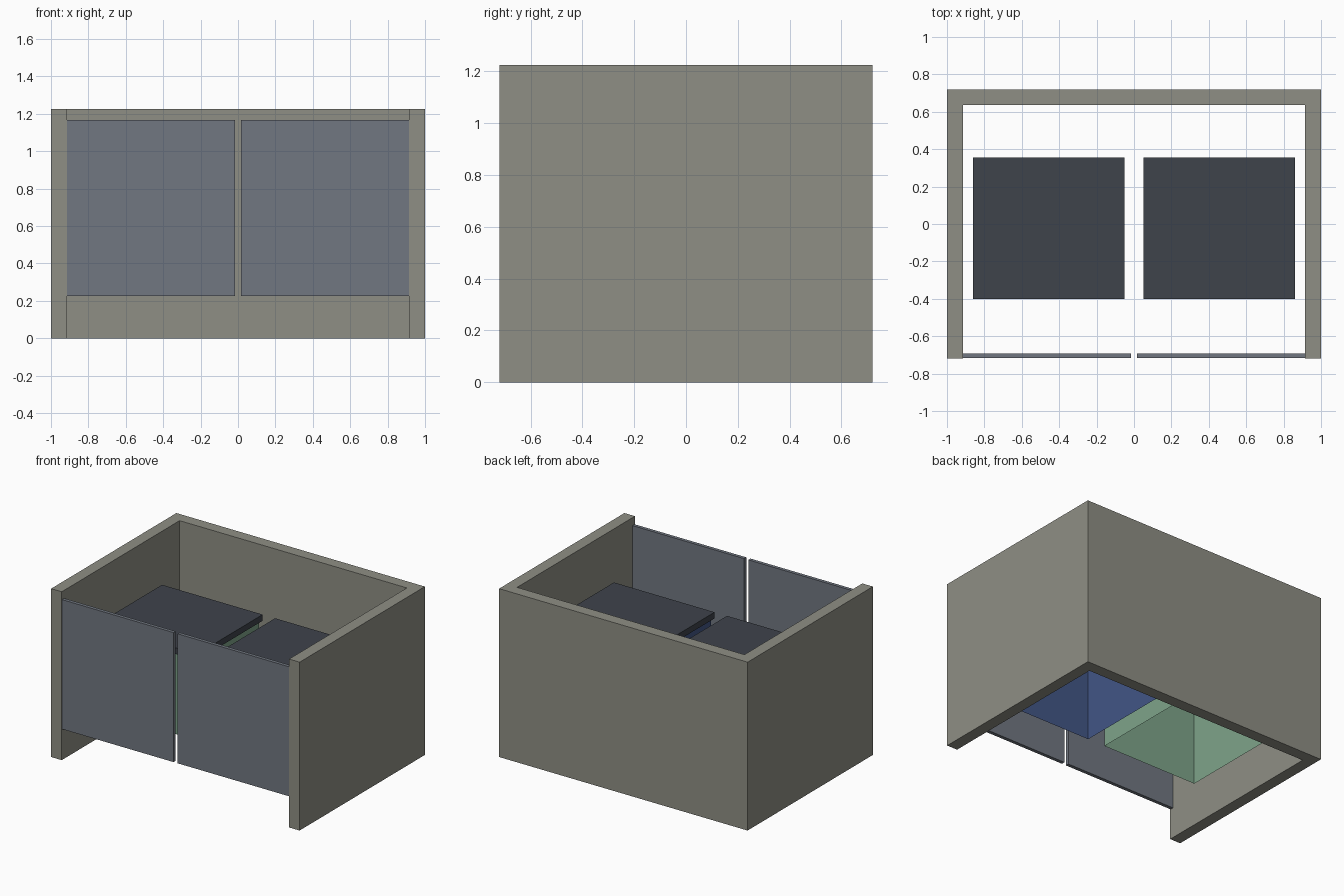
import bpy
import bmesh
from mathutils import Vector

cube = bpy.data.objects.get("Cube")
if cube:
    bpy.data.objects.remove(cube, do_unlink=True)


def srgb(r, g, b):
    lin = lambda c: c / 12.92 if c <= 0.04045 else ((c + 0.055) / 1.055) ** 2.4
    return tuple(lin(v / 255) for v in (r, g, b)) + (1.0,)


def material(name, color):
    mat = bpy.data.materials.new(name)
    mat.use_nodes = True
    mat.diffuse_color = color
    mat.node_tree.nodes["Principled BSDF"].inputs["Base Color"].default_value = color
    return mat


def finish(name, bm, mat):
    bmesh.ops.recalc_face_normals(bm, faces=bm.faces)
    mesh = bpy.data.meshes.new(name)
    bm.to_mesh(mesh)
    bm.free()
    mesh.materials.append(mat)
    obj = bpy.data.objects.new(name, mesh)
    bpy.context.collection.objects.link(obj)
    return obj


def box(name, low, high, mat, open_bottom=False):
    low, high = Vector(low), Vector(high)
    bm = bmesh.new()
    bmesh.ops.create_cube(bm, size=1)
    for v in bm.verts:
        v.co = (low + high) / 2 + v.co * (high - low)
    if open_bottom:
        bm.normal_update()
        floor = [f for f in bm.faces if f.normal.z < -0.5]
        bmesh.ops.delete(bm, geom=floor, context='FACES')
    return finish(name, bm, mat)


def extrude_outline(name, points, height, mat):
    bm = bmesh.new()
    face = bm.faces.new([bm.verts.new((x, y, 0)) for x, y in points])
    top = bmesh.ops.extrude_face_region(bm, geom=[face])["geom"]
    bmesh.ops.translate(bm, vec=(0, 0, height),
                        verts=[g for g in top if isinstance(g, bmesh.types.BMVert)])
    return finish(name, bm, mat)


wall_grey = material("wall grey", srgb(143, 143, 133))
door_grey = material("door slate", srgb(113, 119, 129))
lid_dark = material("lid charcoal", srgb(62, 67, 75))
bin_blue = material("bin blue", srgb(66, 86, 134))
bin_green = material("bin green", srgb(126, 164, 138))

# U-shaped enclosure, open at the front, top and bottom
W, D, T = 1.0, 0.72, 0.085
half = [(W - T, D - T), (W - T, -D), (W, -D), (W, D)]
outline = half + [(-x, y) for x, y in reversed(half)]
extrude_outline("enclosure_walls", outline, 1.225, wall_grey)

# A door, a bin and its lid on each side
for side, s, bin_mat in (("left", 1, bin_blue), ("right", -1, bin_green)):
    def part(name, x0, x1, y0, y1, z0, z1, mat, **options):
        xs = sorted((s * x0, s * x1))
        box(f"{side}_{name}", (xs[0], y0, z0), (xs[1], y1, z1), mat, **options)

    part("door", 0.017, W - T, -0.717, -0.692, 0.225, 1.167, door_grey)
    part("bin_body", 0.07, 0.84, -0.385, 0.34, 0.245, 0.835, bin_mat, open_bottom=True)
    part("bin_lid", 0.05, 0.86, -0.4, 0.355, 0.835, 0.88, lid_dark)
